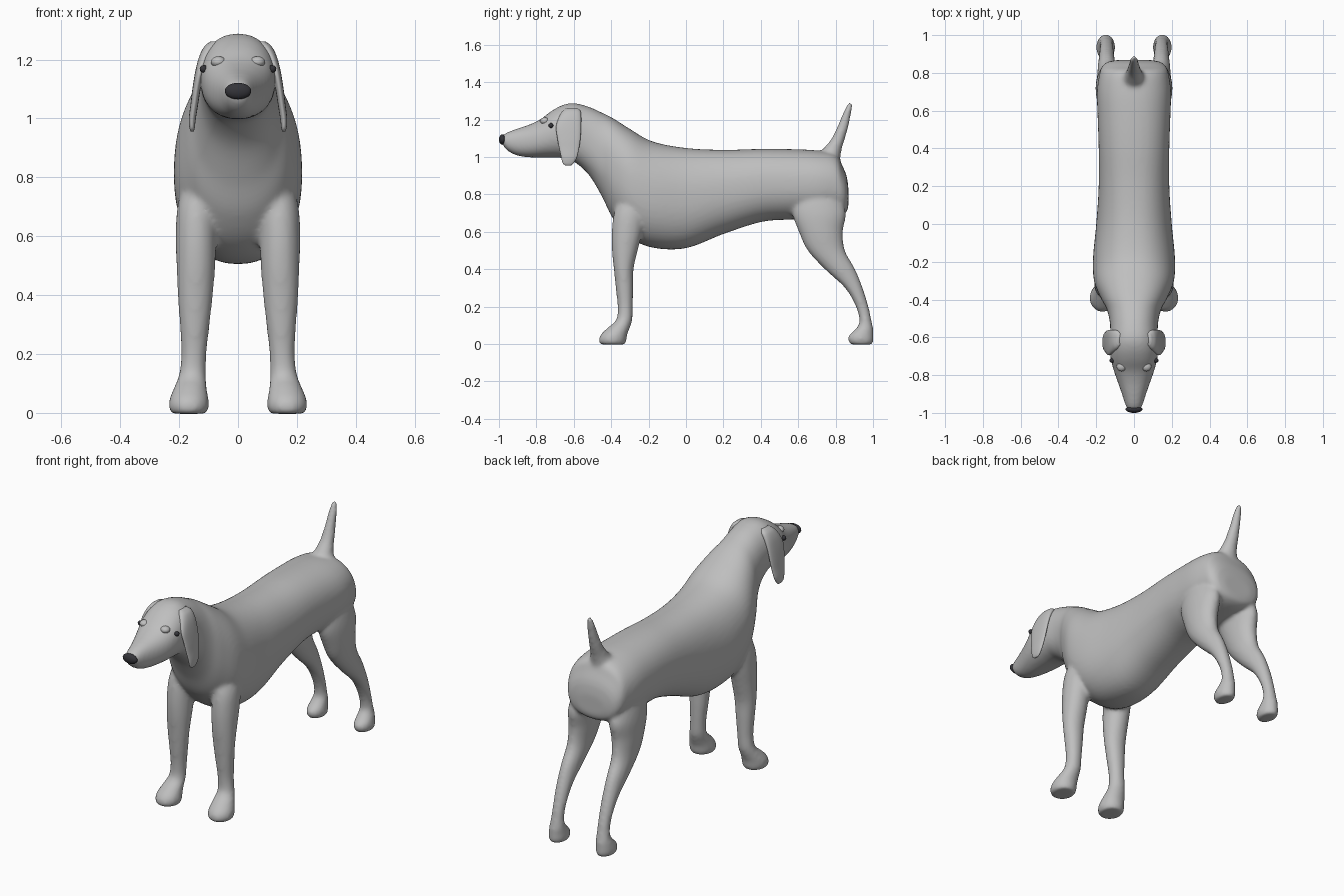
import bpy, bmesh, math
from mathutils import Vector, Matrix


def material(name, rgb):
    m = bpy.data.materials.new(name)
    m.diffuse_color = (*rgb, 1)
    return m


COAT = material("grey_coat", (0.52, 0.52, 0.52))
DARK = material("dark_nose", (0.035, 0.035, 0.042))


def refine(stations, steps=5):
    """Catmull-Rom interpolation through the stations."""
    p = [Vector(s) for s in stations]
    p = [p[0]] + p + [p[-1]]
    out = []
    for a, b, c, d in zip(p, p[1:], p[2:], p[3:]):
        for k in range(steps):
            t = k / steps
            out.append(0.5 * (2 * b + (c - a) * t + (2 * a - 5 * b + 4 * c - d) * t * t
                              + (3 * b - a - 3 * c + d) * t ** 3))
    return out + [p[-1]]


def loft(bm, rings):
    """Skin closed rings of points and cap both ends."""
    loops = [[bm.verts.new(p) for p in ring] for ring in rings]
    faces = [bm.faces.new(loops[0][::-1]), bm.faces.new(loops[-1])]
    n = len(loops[0])
    for a, b in zip(loops, loops[1:]):
        for i in range(n):
            j = (i + 1) % n
            faces.append(bm.faces.new((a[i], a[j], b[j], b[i])))
    bmesh.ops.recalc_face_normals(bm, faces=faces)


def ring(n=32, power=2.0):
    """Unit superellipse."""
    pts = []
    for i in range(n):
        c, s = math.cos(2 * math.pi * i / n), math.sin(2 * math.pi * i / n)
        e = 2 / power
        pts.append((math.copysign(abs(c) ** e, c), math.copysign(abs(s) ** e, s)))
    return pts


def upright(bm, stations, side=1, power=2.0):
    """Loft of level rings; station = z, centre x, centre y, half x, half y."""
    loft(bm, [[(side * (cx + u * rx), cy + v * ry, z) for u, v in ring(power=power)]
              for z, cx, cy, rx, ry in refine(stations)])


def finish(bm, name, mat):
    me = bpy.data.meshes.new(name)
    bm.to_mesh(me)
    bm.free()
    me.materials.append(mat)
    for p in me.polygons:
        p.use_smooth = True
    ob = bpy.data.objects.new(name, me)
    bpy.context.collection.objects.link(ob)
    return ob


def ellipsoid(name, centre, radii, mat):
    bm = bmesh.new()
    bmesh.ops.create_uvsphere(bm, u_segments=24, v_segments=14, radius=1,
                              matrix=Matrix.LocRotScale(Vector(centre), None, Vector(radii)))
    return finish(bm, name, mat)


# Trunk, neck and head: y, top z, bottom z, half width
TRUNK = [
    (0.868, 0.84, 0.73, 0.09), (0.858, 0.90, 0.705, 0.14), (0.835, 0.955, 0.69, 0.168),
    (0.80, 1.015, 0.68, 0.182), (0.70, 1.035, 0.67, 0.196), (0.55, 1.042, 0.665, 0.192),
    (0.40, 1.043, 0.652, 0.187), (0.20, 1.038, 0.588, 0.187), (0.0, 1.048, 0.512, 0.20),
    (-0.18, 1.083, 0.515, 0.217), (-0.30, 1.15, 0.57, 0.212), (-0.39, 1.207, 0.67, 0.177),
    (-0.45, 1.237, 0.79, 0.145), (-0.52, 1.268, 0.905, 0.128), (-0.60, 1.288, 0.975, 0.126),
    (-0.66, 1.277, 0.994, 0.128), (-0.72, 1.245, 0.997, 0.122), (-0.78, 1.20, 0.997, 0.106),
    (-0.84, 1.172, 0.998, 0.085), (-0.90, 1.152, 1.007, 0.064), (-0.95, 1.134, 1.03, 0.048),
    (-0.98, 1.118, 1.062, 0.036)]

# Legs and tail: z, centre x, centre y, half x, half y
FRONT_LEG = [
    (-0.003, 0.167, -0.392, 0.058, 0.066), (0.018, 0.167, -0.393, 0.068, 0.074),
    (0.05, 0.166, -0.385, 0.066, 0.071), (0.085, 0.162, -0.361, 0.056, 0.060),
    (0.13, 0.155, -0.330, 0.046, 0.043), (0.20, 0.15, -0.325, 0.043, 0.041),
    (0.30, 0.147, -0.329, 0.051, 0.047), (0.40, 0.145, -0.333, 0.060, 0.053),
    (0.50, 0.143, -0.327, 0.066, 0.069), (0.60, 0.142, -0.315, 0.069, 0.082),
    (0.70, 0.138, -0.30, 0.068, 0.085), (0.80, 0.12, -0.28, 0.06, 0.07)]
HIND_LEG = [
    (-0.003, 0.15, 0.938, 0.040, 0.058), (0.018, 0.15, 0.935, 0.050, 0.068),
    (0.045, 0.15, 0.936, 0.049, 0.066), (0.08, 0.148, 0.954, 0.043, 0.048),
    (0.12, 0.146, 0.960, 0.036, 0.033), (0.20, 0.145, 0.942, 0.035, 0.034),
    (0.30, 0.145, 0.897, 0.040, 0.048), (0.40, 0.144, 0.823, 0.048, 0.082),
    (0.50, 0.141, 0.75, 0.057, 0.10), (0.60, 0.136, 0.721, 0.067, 0.118),
    (0.70, 0.130, 0.712, 0.070, 0.143), (0.80, 0.12, 0.70, 0.06, 0.12)]
TAIL = [
    (0.95, 0, 0.75, 0.07, 0.07), (1.01, 0, 0.765, 0.062, 0.062),
    (1.05, 0, 0.787, 0.046, 0.048), (1.10, 0, 0.815, 0.036, 0.036),
    (1.16, 0, 0.838, 0.029, 0.030), (1.22, 0, 0.857, 0.023, 0.024),
    (1.27, 0, 0.873, 0.018, 0.018), (1.290, 0, 0.878, 0.010, 0.010)]

# Body: all limbs fused into one smooth skin
bm = bmesh.new()
loft(bm, [[(u * w, y, (top + low) / 2 + v * (top - low) / 2) for u, v in ring(48, 2.25)]
          for y, top, low, w in refine(TRUNK)])
for side in (-1, 1):
    upright(bm, FRONT_LEG, side)
    upright(bm, HIND_LEG, side)
upright(bm, TAIL)
body = finish(bm, "body", COAT)
skin = body.modifiers.new("fuse", 'REMESH')
skin.mode = 'VOXEL'
skin.voxel_size = 0.01
skin.use_smooth_shade = True
soft = body.modifiers.new("soften", 'SMOOTH')
soft.factor = 0.5
soft.iterations = 10

# Hanging ears
EAR = [
    (0.955, 0.155, -0.630, 0.005, 0.016), (0.968, 0.156, -0.630, 0.009, 0.030),
    (1.00, 0.155, -0.625, 0.012, 0.043), (1.05, 0.148, -0.625, 0.013, 0.054),
    (1.10, 0.141, -0.626, 0.014, 0.062), (1.16, 0.129, -0.628, 0.016, 0.067),
    (1.21, 0.112, -0.620, 0.020, 0.060), (1.245, 0.092, -0.612, 0.022, 0.048),
    (1.262, 0.078, -0.610, 0.014, 0.030)]
for side, tag in ((-1, "left"), (1, "right")):
    bm = bmesh.new()
    upright(bm, EAR, side, power=2.4)
    finish(bm, tag + "_ear", COAT)
    # Eyes and brow bumps
    ellipsoid(tag + "_eye", (side * 0.116, -0.722, 1.168), (0.014, 0.013, 0.013), DARK)
    ellipsoid(tag + "_brow", (side * 0.066, -0.755, 1.192), (0.026, 0.025, 0.019), COAT)

# Nose
ellipsoid("nose", (0, -0.981, 1.093), (0.045, 0.019, 0.028), DARK)
